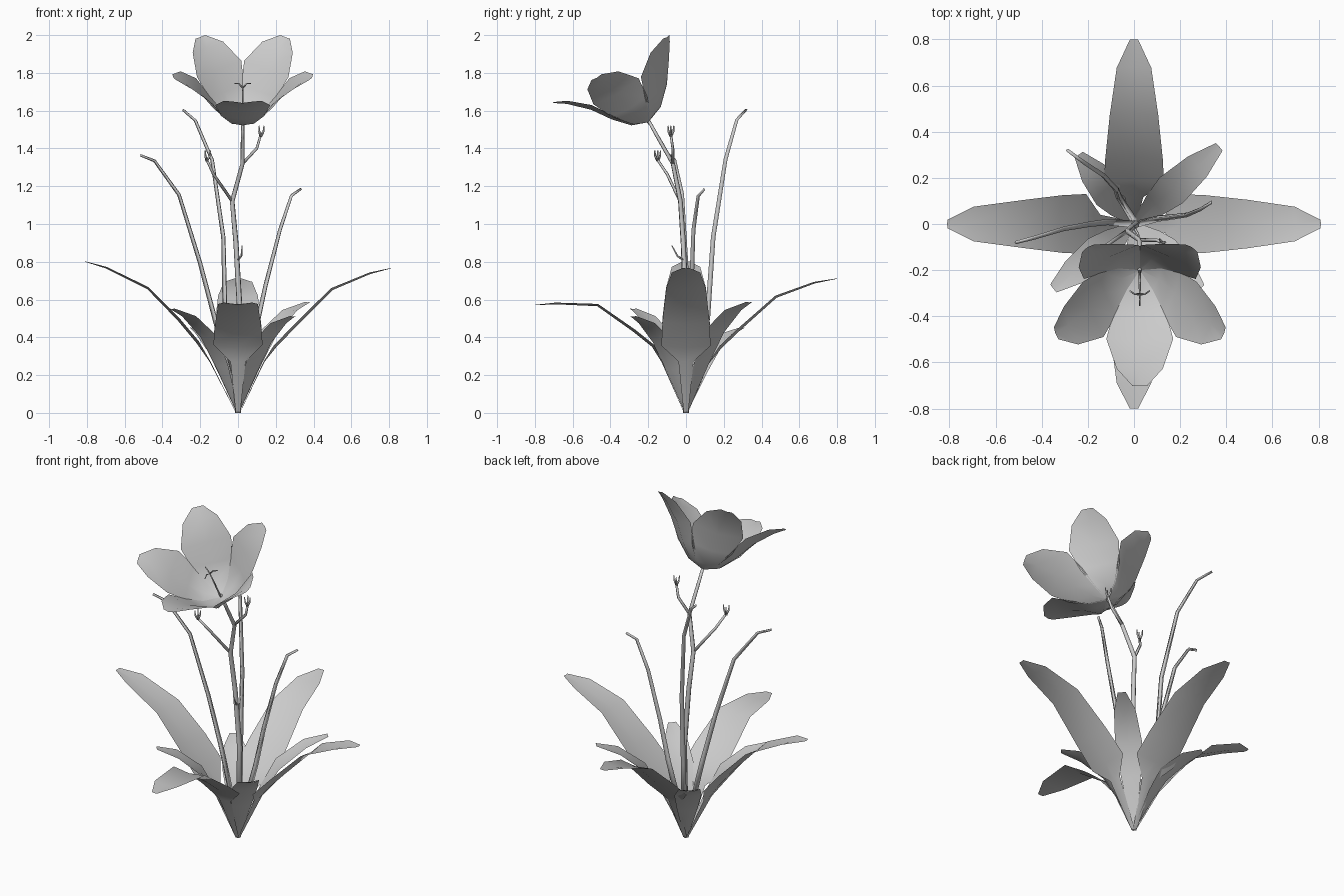
import bpy, math
from mathutils import Vector as V

if "Cube" in bpy.data.objects:
    bpy.data.objects.remove(bpy.data.objects["Cube"])


def make(name, verts, faces, smooth=True):
    me = bpy.data.meshes.new(name)
    me.from_pydata([tuple(v) for v in verts], [], faces)
    me.update()
    if smooth:
        for p in me.polygons:
            p.use_smooth = True
    ob = bpy.data.objects.new(name, me)
    bpy.context.collection.objects.link(ob)
    return ob


def sheet(name, rows):
    """Skin equal-length rows of points into a surface."""
    n = len(rows[0])
    verts = [p for r in rows for p in r]
    faces = [(i*n+j, i*n+j+1, (i+1)*n+j+1, (i+1)*n+j)
             for i in range(len(rows)-1) for j in range(n-1)]
    return make(name, verts, faces)


def leaf(name, path, widths, lift=0.12):
    """Leaf blade along a path of midrib points, edges slightly raised."""
    pts = [V(p) for p in path]
    flat = V((pts[-1].x, pts[-1].y, 0)).normalized()
    side = V((-flat.y, flat.x, 0))
    rows = []
    for i, (p, w) in enumerate(zip(pts, widths)):
        t = (pts[min(i+1, len(pts)-1)] - pts[max(i-1, 0)]).normalized()
        up = t.cross(side).normalized()
        if up.z < 0:
            up.negate()
        rows.append([p - side*w + up*w*lift, p, p + side*w + up*w*lift])
    return sheet(name, rows)


def tube(name, path, r0, r1, sides=5):
    """Tapered tube along a path."""
    pts = [V(p) for p in path]
    verts, faces, n = [], [], len(pts)
    for i, p in enumerate(pts):
        t = (pts[min(i+1, n-1)] - pts[max(i-1, 0)]).normalized()
        a = t.cross(V((0.13, 1, 0.05))).normalized()
        b = t.cross(a)
        r = r0 + (r1-r0)*i/(n-1)
        for k in range(sides):
            g = 2*math.pi*k/sides
            verts.append(p + (a*math.cos(g) + b*math.sin(g))*r)
    for i in range(n-1):
        for k in range(sides):
            m = (k+1) % sides
            faces.append((i*sides+k, i*sides+m, (i+1)*sides+m, (i+1)*sides+k))
    faces += [tuple(range(sides))[::-1], tuple(range((n-1)*sides, n*sides))]
    return make(name, verts, faces)


# Four large leaves, profiles as (distance from centre, height)
big_w = [0.012, 0.04, 0.13, 0.125, 0.105, 0.075, 0.018]
big = {
    "leaf_right": ((1, 0), [(0.01, 0), (0.14, 0.27), (0.2, 0.345), (0.32, 0.47), (0.5, 0.65), (0.7, 0.735), (0.81, 0.765)]),
    "leaf_left": ((-1, 0), [(0.01, 0), (0.15, 0.27), (0.22, 0.37), (0.32, 0.49), (0.48, 0.655), (0.7, 0.765), (0.81, 0.8)]),
    "leaf_back": ((0, 1), [(0.01, 0), (0.12, 0.26), (0.19, 0.345), (0.29, 0.44), (0.48, 0.61), (0.68, 0.685), (0.8, 0.71)]),
    "leaf_front": ((0, -1), [(0.01, 0), (0.13, 0.27), (0.18, 0.35), (0.28, 0.43), (0.47, 0.565), (0.69, 0.575), (0.8, 0.57)]),
}
for name, ((dx, dy), prof) in big.items():
    leaf(name, [(dx*d, dy*d, z) for d, z in prof], big_w)

# Four small diagonal leaves, scaled to their tips
small = [(0, 0), (0.26, 0.45), (0.45, 0.72), (0.75, 0.92), (1, 1)]
for i, (x, y, z) in enumerate([(0.37, 0.335, 0.585), (-0.24, 0.3, 0.45),
                               (-0.35, -0.28, 0.55), (0.29, -0.28, 0.51)]):
    leaf(f"small_leaf_{i}", [(x*d, y*d, z*h) for d, h in small],
         [0.01, 0.055, 0.075, 0.06, 0.022])

# Three slender grass blades
blades = [
    [(0, 0.01, 0.05), (-0.065, 0.115, 0.5), (-0.075, 0.145, 0.93), (-0.135, 0.21, 1.34), (-0.225, 0.27, 1.55), (-0.29, 0.32, 1.605)],
    [(0, 0, 0.05), (-0.12, 0.01, 0.5), (-0.2, 0, 0.8), (-0.31, -0.02, 1.155), (-0.44, -0.06, 1.335), (-0.515, -0.08, 1.365)],
    [(0, 0, 0.05), (0.1, 0.025, 0.45), (0.15, 0.03, 0.68), (0.225, 0.04, 0.97), (0.285, 0.065, 1.15), (0.335, 0.095, 1.185)],
]
for i, b in enumerate(blades):
    tube(f"blade_{i}", b, 0.018, 0.008, 3)

# Flower stem and side branches
tube("stem", [(0, 0, 0), (0.01, 0, 0.55), (-0.01, -0.015, 0.9), (-0.03, -0.03, 1.12),
              (0.025, -0.07, 1.32), (0.025, -0.15, 1.46), (0.025, -0.2, 1.55)], 0.017, 0.009)
tube("branch_left", [(-0.03, -0.03, 1.12), (-0.13, -0.1, 1.265), (-0.165, -0.15, 1.34)], 0.009, 0.007)
tube("branch_right", [(0.025, -0.07, 1.32), (0.1, -0.07, 1.4), (0.12, -0.08, 1.47)], 0.009, 0.007)
tube("stem_shoot", [(0, -0.015, 0.81), (0.018, -0.045, 0.83), (0.022, -0.075, 0.885)], 0.007, 0.003)

# Split bud tips at the branch ends
for name, p in (("left", V((-0.165, -0.15, 1.335))), ("right", V((0.12, -0.08, 1.465)))):
    for k in range(3):
        g = 2*math.pi*k/3
        o = V((math.cos(g), math.sin(g), 0))
        tube(f"bud_{name}_{k}", [p, p + o*0.015 + V((0, 0, 0.025)), p + o*0.018 + V((0, 0, 0.055))],
             0.008, 0.003, 4)

# Flower: five petals around an axis tilted forward 30 degrees
base = V((0.025, -0.195, 1.53))
axis, up, right = V((0, -0.5, 0.866)), V((0, 0.866, 0.5)), V((1, 0, 0))
petal = [(0.0, 0.01, 0.004), (0.085, 0.04, 0.06), (0.16, 0.12, 0.115),
         (0.23, 0.22, 0.145), (0.325, 0.31, 0.1), (0.385, 0.35, 0.032)]
for k in range(5):
    g = math.radians(36 + 72*k)
    out = up*math.cos(g) + right*math.sin(g)
    side = right*math.cos(g) - up*math.sin(g)
    rows = []
    for r, h, w in petal:
        c = base + out*r + axis*h
        inward = (axis - out)*w*0.12
        rows.append([c - side*w + inward, c, c + side*w + inward])
    sheet(f"petal_{k}", rows)

# Pistil with three curled tips
top = base + axis*0.22
tube("pistil", [base, base + axis*0.12, top], 0.006, 0.004, 4)
for k in range(3):
    g = math.radians(60 + 120*k)
    o = up*math.cos(g) + right*math.sin(g)
    tube(f"stigma_{k}", [top, top + o*0.025 + axis*0.02, top + o*0.05 + axis*0.012], 0.005, 0.003, 4)
